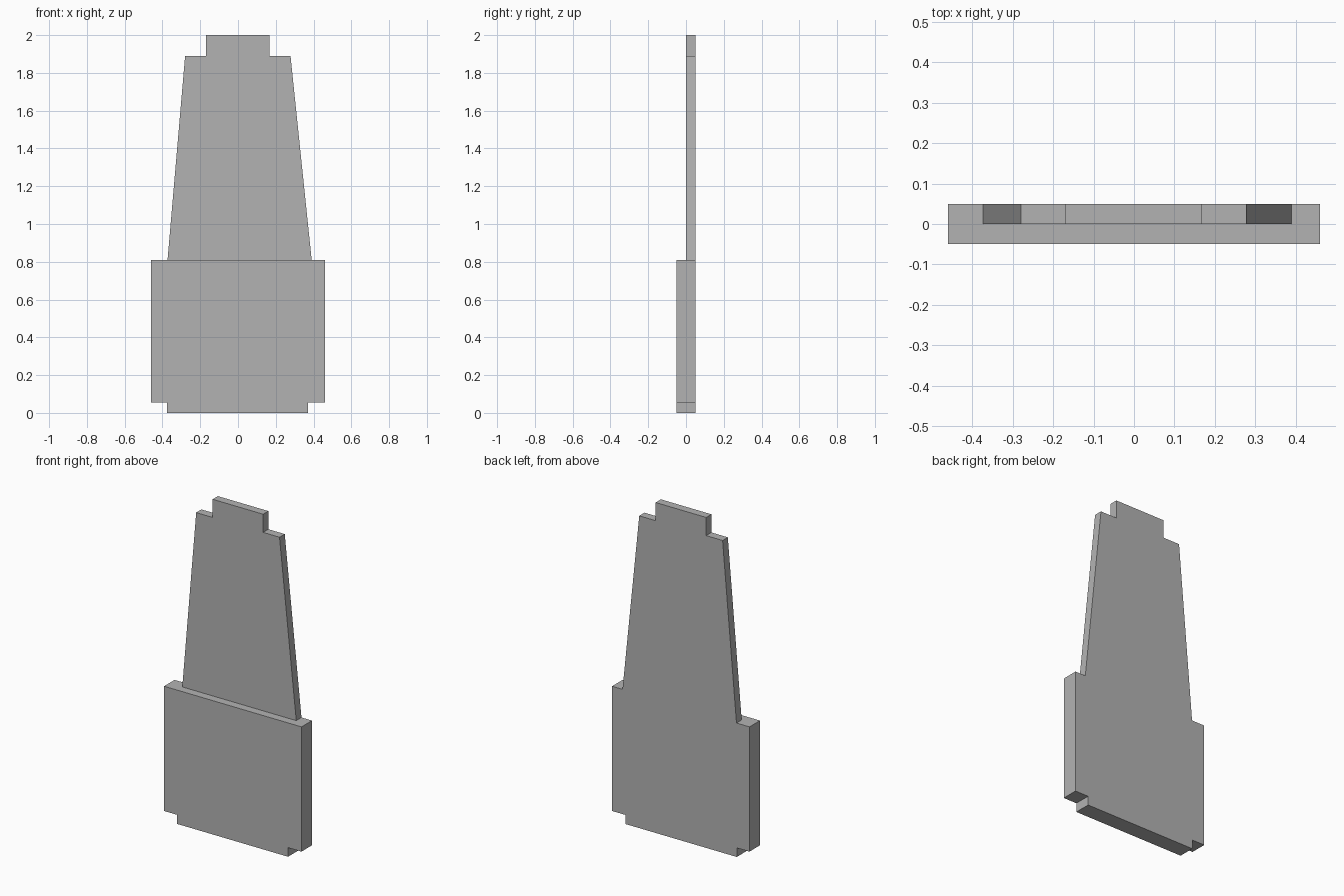
import bpy
import bmesh

cube = bpy.data.objects.get("Cube")
if cube:
    bpy.data.objects.remove(cube, do_unlink=True)

grey = bpy.data.materials.new("plain grey")
grey.use_nodes = True
colour = (0.45, 0.45, 0.45, 1)
grey.diffuse_color = colour
grey.node_tree.nodes["Principled BSDF"].inputs["Base Color"].default_value = colour


def plate(name, outline, front, back):
    """Extrude an x-z outline from y = front to y = back."""
    bm = bmesh.new()
    face = bm.faces.new([bm.verts.new((x, front, z)) for x, z in outline])
    extruded = bmesh.ops.extrude_face_region(bm, geom=[face])["geom"]
    moved = [v for v in extruded if isinstance(v, bmesh.types.BMVert)]
    bmesh.ops.translate(bm, verts=moved, vec=(0, back - front, 0))
    bmesh.ops.recalc_face_normals(bm, faces=bm.faces[:])
    mesh = bpy.data.meshes.new(name)
    bm.to_mesh(mesh)
    bm.free()
    mesh.materials.append(grey)
    obj = bpy.data.objects.new(name, mesh)
    bpy.context.collection.objects.link(obj)
    return obj


# Thick lower block with a narrower foot
plate("base_block", [
    (-0.375, 0), (0.37, 0), (0.37, 0.055), (0.46, 0.055),
    (0.46, 0.81), (-0.46, 0.81), (-0.46, 0.055), (-0.375, 0.055),
], -0.05, 0.05)

# Thin tapered panel with a top tab, flush with the back of the block
plate("tapered_panel", [
    (-0.373, 0.81), (0.39, 0.81), (0.278, 1.89), (0.168, 1.89),
    (0.168, 2), (-0.17, 2), (-0.17, 1.89), (-0.28, 1.89),
], 0, 0.05)
